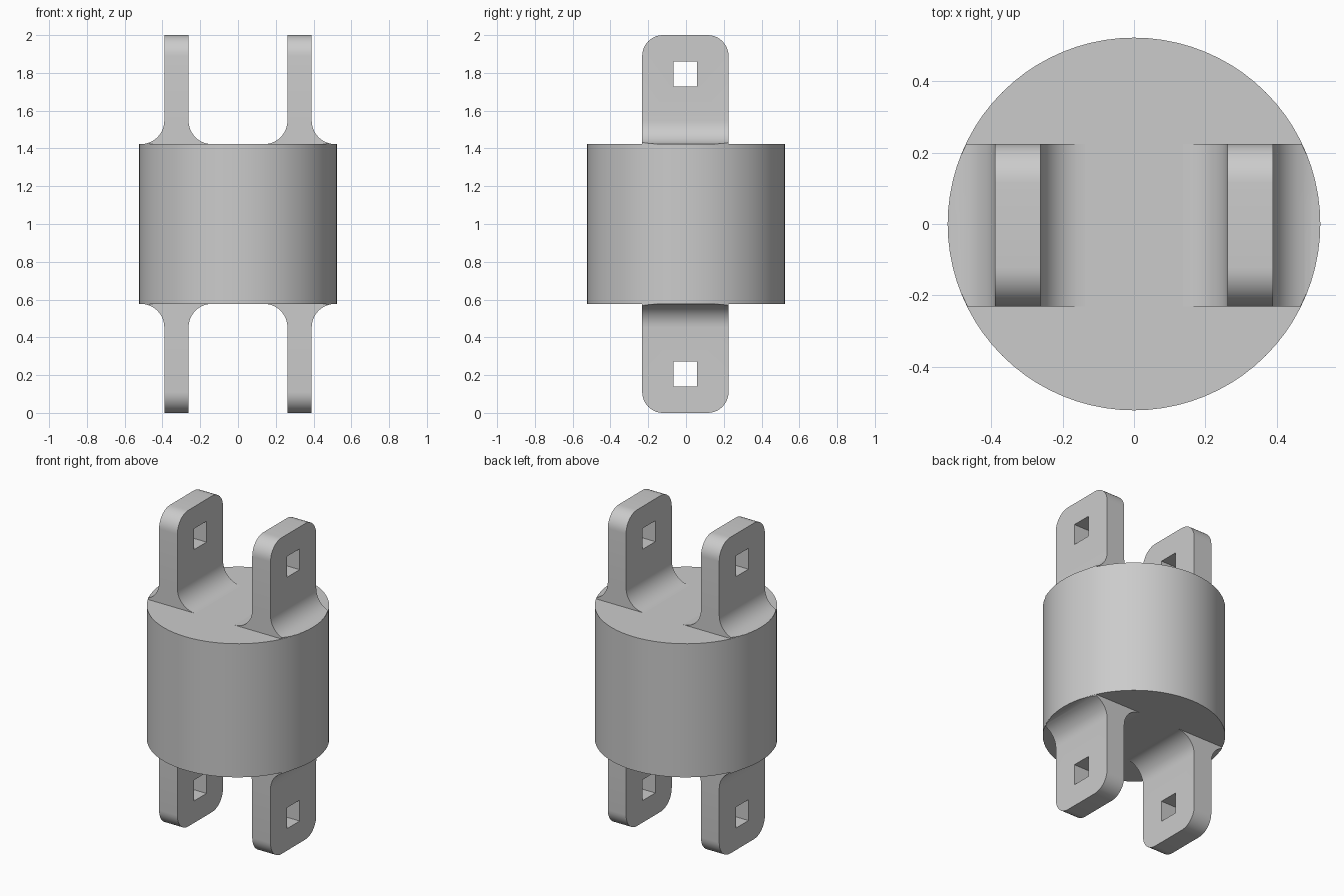
import bpy, bmesh
from math import sin, cos, pi, radians

cube = bpy.data.objects.get("Cube")
if cube:
    bpy.data.objects.remove(cube)

RADIUS, HALF = 0.523, 0.4225      # drum size
X0, X1 = 0.262, 0.39              # lug thickness range
Y0, Y1 = -0.232, 0.225            # lug width range
FILLET, CORNER, SINK = 0.125, 0.11, 0.01

grey = bpy.data.materials.new("plain grey")
grey.use_nodes = True
colour = (0.6, 0.6, 0.6, 1)
grey.diffuse_color = colour
grey.node_tree.nodes["Principled BSDF"].inputs["Base Color"].default_value = colour


def finish(obj, name):
    obj.name = obj.data.name = name
    obj.data.materials.append(grey)
    return obj


def cylinder(name, radius, depth, z):
    bpy.ops.mesh.primitive_cylinder_add(vertices=80, radius=radius, depth=depth, location=(0, 0, z))
    return finish(bpy.context.object, name)


def smooth(obj):
    bpy.ops.object.select_all(action='DESELECT')
    obj.select_set(True)
    bpy.context.view_layer.objects.active = obj
    bpy.ops.object.shade_smooth_by_angle(angle=radians(30))


# Drum
drum = cylinder("drum", RADIUS, 2 * HALF, 1)

# Lug outline: a plate flaring into the drum through a concave fillet on each side
base = 1 + HALF
arc = [(FILLET * (1 - cos(i * pi / 20)), FILLET * (1 - sin(i * pi / 20))) for i in range(11)]
outline = [(X0, 2), (X1, 2)]
outline += [(X1 + dx, base + dz) for dx, dz in arc]
outline += [(X1 + FILLET, base - SINK), (X0 - FILLET, base - SINK)]
outline += [(X0 - dx, base + dz) for dx, dz in reversed(arc)]

bm = bmesh.new()
face = bm.faces.new([bm.verts.new((x, Y0, z)) for x, z in outline])
side = bmesh.ops.extrude_face_region(bm, geom=[face])["geom"]
bmesh.ops.translate(bm, vec=(0, Y1 - Y0, 0),
                    verts=[v for v in side if isinstance(v, bmesh.types.BMVert)])
# Round the two free corners
corners = [e for e in bm.edges
           if all(v.co.z > 1.99 for v in e.verts)
           and abs(e.verts[0].co.y - e.verts[1].co.y) < 0.001]
bmesh.ops.bevel(bm, geom=corners, offset=CORNER, segments=10, profile=0.5, affect='EDGES')
bmesh.ops.recalc_face_normals(bm, faces=bm.faces)
mesh = bpy.data.meshes.new("lugs")
bm.to_mesh(mesh)
bm.free()
lugs = bpy.data.objects.new("lugs", mesh)
bpy.context.collection.objects.link(lugs)
finish(lugs, "lugs")

# Square pin hole, and trimming of the fillet at the drum rim
bpy.ops.mesh.primitive_cube_add(size=1, location=((X0 + X1) / 2, -0.004, 1.795))
hole = finish(bpy.context.object, "hole_cutter")
hole.scale = (0.4, 0.127, 0.132)
rim = cylinder("rim_cutter", RADIUS - 0.001, 2, 1.6)
for cutter, operation in ((hole, 'DIFFERENCE'), (rim, 'INTERSECT')):
    cutter.hide_render = True
    mod = lugs.modifiers.new(cutter.name, 'BOOLEAN')
    mod.object, mod.operation, mod.solver = cutter, operation, 'EXACT'

# Four lugs, mirrored about the drum centre
mirror = lugs.modifiers.new("mirror", 'MIRROR')
mirror.use_axis = (True, False, True)
mirror.mirror_object = drum
mirror.use_mirror_merge = False

smooth(drum)
smooth(lugs)
bpy.ops.object.convert(target='MESH')
for cutter in (hole, rim):
    bpy.data.objects.remove(cutter)
smooth(lugs)
